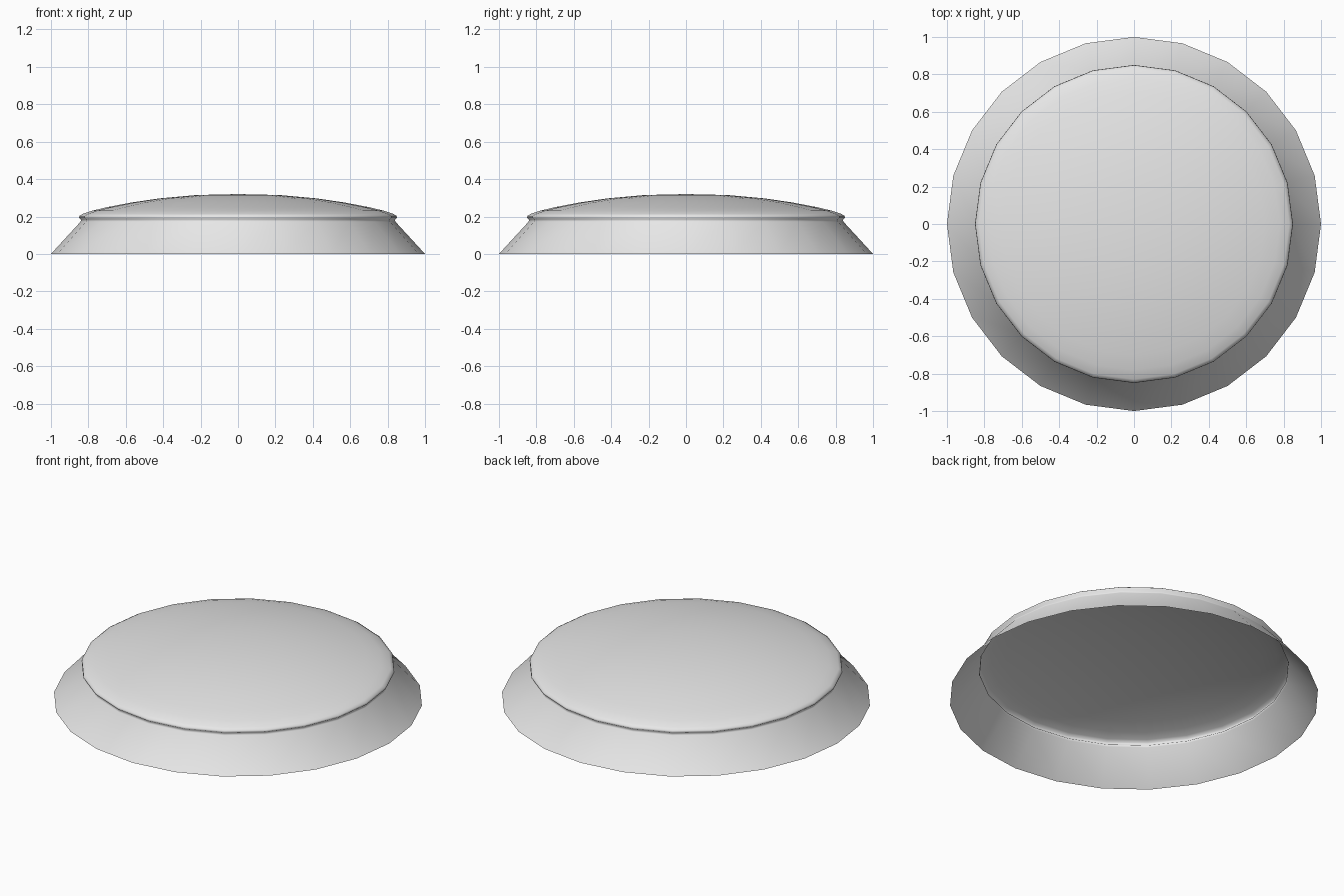
import bpy
import bmesh
import math

cube = bpy.data.objects.get("Cube")
if cube:
    bpy.data.objects.remove(cube, do_unlink=True)

SIDES = 24

# Plain grey material
grey = bpy.data.materials.new("light_grey")
grey.use_nodes = True
colour = (0.8, 0.8, 0.8, 1.0)
grey.diffuse_color = colour
grey.node_tree.nodes["Principled BSDF"].inputs["Base Color"].default_value = colour


def lathe(name, profile, material):
    """Spin a (radius, height) profile about z; the last point is the pole."""
    bm = bmesh.new()
    rings = []
    for r, z in profile[:-1]:
        rings.append([bm.verts.new((r * math.cos(2 * math.pi * i / SIDES),
                                    r * math.sin(2 * math.pi * i / SIDES), z))
                      for i in range(SIDES)])
    for low, high in zip(rings, rings[1:]):
        for i in range(SIDES):
            j = (i + 1) % SIDES
            bm.faces.new((low[i], low[j], high[j], high[i]))
    pole = bm.verts.new((0, 0, profile[-1][1]))
    for i in range(SIDES):
        bm.faces.new((rings[-1][i], rings[-1][(i + 1) % SIDES], pole))
    for face in bm.faces:
        face.smooth = True
    mesh = bpy.data.meshes.new(name)
    bm.to_mesh(mesh)
    bm.free()
    mesh.materials.append(material)
    obj = bpy.data.objects.new(name, mesh)
    bpy.context.collection.objects.link(obj)
    return obj


# Open-bottomed shell: flared skirt, narrow neck, rounded lip, shallow dome
lathe("domed_cap", [
    (1.00, 0.00), (0.842, 0.172),                # skirt
    (0.838, 0.183), (0.85, 0.193),               # neck
    (0.848, 0.203), (0.83, 0.214),               # lip
    (0.78, 0.231), (0.70, 0.25), (0.57, 0.275),  # dome
    (0.42, 0.297), (0.22, 0.315), (0.0, 0.32),
], grey)
